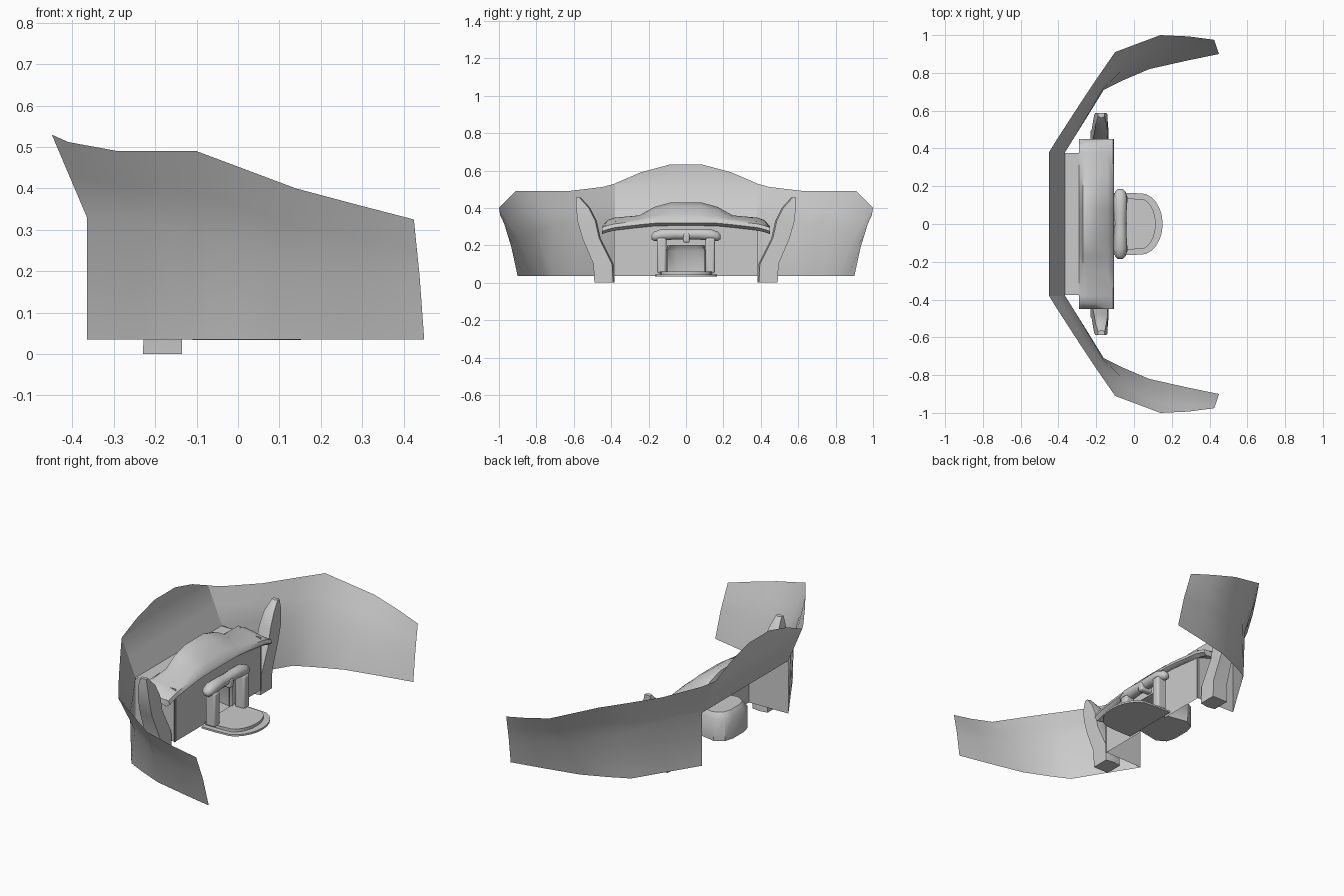
import bpy, math

if "Cube" in bpy.data.objects:
    bpy.data.objects.remove(bpy.data.objects["Cube"])

def make(name, verts, faces, smooth=True, angle=40):
    me = bpy.data.meshes.new(name)
    me.from_pydata(verts, [], faces)
    ob = bpy.data.objects.new(name, me)
    bpy.context.collection.objects.link(ob)
    bpy.ops.object.select_all(action='DESELECT')
    ob.select_set(True)
    bpy.context.view_layer.objects.active = ob
    bpy.ops.object.mode_set(mode='EDIT')
    bpy.ops.mesh.select_all(action='SELECT')
    bpy.ops.mesh.normals_make_consistent(inside=False)
    bpy.ops.object.mode_set(mode='OBJECT')
    if smooth:
        bpy.ops.object.shade_smooth_by_angle(angle=math.radians(angle))
    return ob

def loft(name, rows, closed=False, caps=False, **kw):
    """Skin a list of equal-length point rows."""
    n = len(rows[0])
    verts = [p for r in rows for p in r]
    faces = []
    for i in range(len(rows) - 1):
        for j in range(n if closed else n - 1):
            k = (j + 1) % n
            faces.append((i*n + j, i*n + k, (i+1)*n + k, (i+1)*n + j))
    if caps:
        faces += [tuple(range(n)), tuple(range((len(rows)-1)*n, len(rows)*n))]
    return make(name, verts, faces, **kw)

def mirrored(p):
    return (p[0], -p[1], p[2])

def box(name, x0, x1, y0, y1, z0, z1, bevel=0):
    rows = [[(x0, y0, z), (x1, y0, z), (x1, y1, z), (x0, y1, z)] for z in (z0, z1)]
    ob = loft(name, rows, True, True)
    if bevel:
        m = ob.modifiers.new("bevel", 'BEVEL')
        m.width, m.segments = bevel, 3
    return ob

# Curved side walls: bottom x, y / top x, y, z / bulge height and weight
cols = [(-.365, .38, -.45, .38, .53, .33, 0), (-.315, .46, -.41, .445, .512, .33, 0),
        (-.24, .58, -.29, .63, .49, .32, .04), (-.16, .71, -.19, .78, .49, .30, .1),
        (-.06, .76, -.10, .91, .49, .28, .3), (.08, .82, .14, 1.0, .40, .23, .4),
        (.28, .865, .29, .993, .36, .2, .42), (.45, .90, .425, .975, .325, .19, .45)]
wing = []
for bx, by, tx, ty, tz, kz, w in cols:
    wing.append([(bx, by, .035), (bx + (tx-bx)*w, by + (ty-by)*w, kz),
                 (bx + (tx-bx)*(.5+w/2), by + (ty-by)*(.5+w/2), (kz+tz)/2), (tx, ty, tz)])
loft("side_wall_back", wing)
loft("side_wall_front", [[mirrored(p) for p in r] for r in wing])

# Raised centre of the wall, open underneath
crest = [(.38, .53), (.24, .59), (.09, .63)]
crest += [(-y, z) for y, z in reversed(crest)]
loft("wall_centre", [[(-.365, y, .33), (-.4075, y, .43), (-.45, y, .53), (-.45, y, z + .001)]
                     for y, z in crest], angle=50)

# Console body: side panels, top shelf and front with a central opening
for s, side in ((1, "back"), (-1, "front")):
    loft("console_side_" + side, [[(-.365, s*.38, z), (-.12, s*.375, z)] for z in (.035, .33)])
    loft("console_face_" + side, [[(-.125, s*y, z) for z in (.035, .31)] for y in (.10, .25, .385)])
loft("console_face_upper", [[(-.125, y, z) for z in (.2, .32)] for y in (-.1, .1)])
loft("console_shelf", [[(x, y, .33) for y in (-.375, .375)] for x in (-.365, -.25)])

# Hood over the console
hood = [(.45, .30, .295), (.42, .335, .305), (.38, .348, .315), (.25, .36, .33),
        (.17, .405, .338), (.08, .43, .34)]
hood += [(-y, t, f) for y, t, f in reversed(hood)]
rows = []
for y, t, f in hood:
    rows.append([(-.29, y, min(t, .335)), (-.27, y, t - .005), (-.25, y, t), (-.2, y, t*.75 + f*.25),
                 (-.14, y, t*.3 + f*.7), (-.112, y, f), (-.105, y, f - .02), (-.125, y, f - .035)])
loft("console_hood", rows, True, True, angle=50)

# Curved upright arms beside the console
arm = [(0, .39, .49, -.23, -.135), (.1, .395, .495, -.225, -.135), (.24, .465, .555, -.215, -.14),
       (.33, .485, .58, -.21, -.14), (.4, .52, .587, -.205, -.145), (.455, .57, .587, -.19, -.155)]
for s, side in ((1, "back"), (-1, "front")):
    loft("arm_" + side, [[(a, s*y0, z), ((a+b)/2, s*(y0-.008), z), (b, s*y0, z),
                          (b, s*y1, z), (a, s*y1, z)] for z, y0, y1, a, b in arm], True, True)

# Hollow niche behind the opening
niche = [(-.1, .10), (-.26, .13), (-.31, .10), (-.325, .05)]
niche += [(x, -y) for x, y in reversed(niche)]
loft("niche_shell", [[(x, y, z) for x, y in niche] for z in (.05, .17)]
     + [[(x*.93, y*.85, .2) for x, y in niche]])
make("niche_roof", [(x*.93, y*.85, .2) for x, y in niche], [tuple(range(8))])
make("niche_floor", [(x, y, .05) for x, y in niche], [tuple(range(8))])

# Stepped rounded foot plate
def plate(name, tip, half, z0, z1):
    out = [(-.11, half), (-.02, half)]
    out += [(.03 + (tip-.03)*math.sin(a), half*math.cos(a))
            for a in [math.pi*i/12 for i in range(1, 12)]]
    out += [(-.02, -half), (-.11, -half)]
    loft(name, [[(x, y, z) for x, y in out] for z in (z0, z1)], True, True)
plate("foot_plate_lower", .152, .165, .034, .044)
plate("foot_plate_upper", .115, .135, .044, .06)

# Posts holding the padded bar
for s, side in ((1, "back"), (-1, "front")):
    box("post_" + side, -.095, -.035, s*.13 - .025, s*.13 + .025, .05, .24, .012)

# Padded bar with drooping ends and centre stud
bar = [(-.185, .245, .012), (-.17, .248, .026), (-.13, .256, .033), (-.06, .26, .03), (0, .258, .028)]
bar += [(-y, z, r) for y, z, r in reversed(bar[:-1])]
loft("padded_bar", [[(-.072 + 1.1*r*math.cos(a), y, z + r*math.sin(a))
                     for a in [math.pi*i/5 for i in range(10)]] for y, z, r in bar],
     True, True, angle=60)
box("bar_stud", -.11, -.038, -.015, .02, .215, .265, .01)
